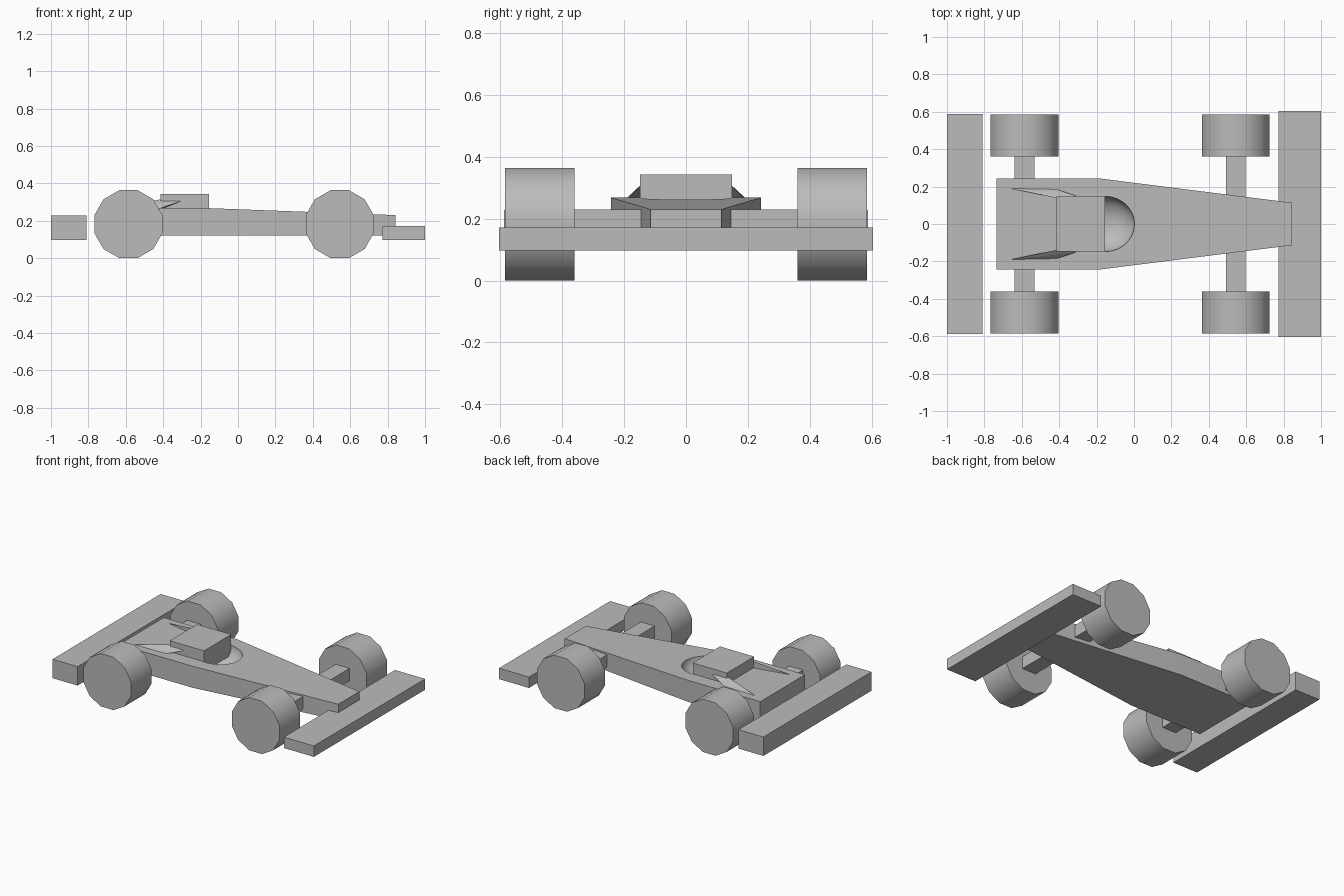
import bpy, bmesh, math
from mathutils import Matrix, Vector

if "Cube" in bpy.data.objects:
    bpy.data.objects.remove(bpy.data.objects["Cube"], do_unlink=True)

grey = bpy.data.materials.new("plain_grey")
grey.use_nodes = True
GREY = (0.5, 0.5, 0.5, 1)
grey.diffuse_color = GREY
grey.node_tree.nodes["Principled BSDF"].inputs["Base Color"].default_value = GREY


def finish(name, bm):
    bmesh.ops.recalc_face_normals(bm, faces=bm.faces[:])
    mesh = bpy.data.meshes.new(name)
    bm.to_mesh(mesh)
    bm.free()
    mesh.materials.append(grey)
    obj = bpy.data.objects.new(name, mesh)
    bpy.context.scene.collection.objects.link(obj)
    return obj


def smooth(obj, angle):
    bpy.ops.object.select_all(action='DESELECT')
    obj.select_set(True)
    bpy.context.view_layer.objects.active = obj
    bpy.ops.object.shade_smooth_by_angle(angle=math.radians(angle))


def box(name, x0, x1, half_y, z0, z1):
    bm = bmesh.new()
    bmesh.ops.create_cube(bm, size=1)
    bmesh.ops.scale(bm, vec=(x1 - x0, 2 * half_y, z1 - z0), verts=bm.verts)
    bmesh.ops.translate(bm, vec=((x0 + x1) / 2, 0, (z0 + z1) / 2), verts=bm.verts)
    return finish(name, bm)


# Body: cross-sections (x, half width, top) lofted from tail to nose
bm = bmesh.new()
FLOOR = 0.12
rings = []
for x, w, top in [(-0.735, 0.243, 0.268), (-0.18, 0.243, 0.268), (0.843, 0.114, 0.23)]:
    rings.append([bm.verts.new(p) for p in
                  [(x, -w, FLOOR), (x, w, FLOOR), (x, w, top), (x, -w, top)]])
for a, b in zip(rings, rings[1:]):
    for i in range(4):
        j = (i + 1) % 4
        bm.faces.new((a[i], a[j], b[j], b[i]))
bm.faces.new(rings[0])
bm.faces.new(rings[-1])
body = finish("body", bm)

# Cockpit hollow: rounded bowl cut into the top of the body
bm = bmesh.new()
bmesh.ops.create_uvsphere(bm, u_segments=48, v_segments=24, radius=1)
bmesh.ops.scale(bm, vec=(0.16, 0.148, 0.11), verts=bm.verts)
bmesh.ops.translate(bm, vec=(-0.157, 0, 0.265), verts=bm.verts)
cutter = finish("cockpit_cutter", bm)
cut = body.modifiers.new("cockpit", 'BOOLEAN')
cut.operation = 'DIFFERENCE'
cut.solver = 'EXACT'
cut.object = cutter
bpy.context.view_layer.objects.active = body
bpy.ops.object.modifier_apply(modifier=cut.name)
bpy.data.objects.remove(cutter, do_unlink=True)
smooth(body, 20)

# Headrest block behind the cockpit
box("headrest_block", -0.415, -0.155, 0.148, 0.2, 0.343)

# Pointed fairings on both sides of the headrest
for side, label in ((1, "left"), (-1, "right")):
    bm = bmesh.new()
    for x, y, z in [(-0.67, 0.192, 0.266), (-0.42, 0.187, 0.266), (-0.305, 0.15, 0.305),
                    (-0.41, 0.138, 0.315), (-0.41, 0.138, 0.26)]:
        bm.verts.new((x, side * y, z))
    bmesh.ops.convex_hull(bm, input=bm.verts[:])
    finish(label + "_fairing", bm)

# Twelve-sided wheels and square axles
WHEEL_Z = 0.183
for end, x in (("rear", -0.586), ("front", 0.544)):
    box(end + "_axle", x - 0.053, x + 0.053, 0.4, 0.145, 0.23)
    for side, label in ((1, "left"), (-1, "right")):
        bm = bmesh.new()
        bmesh.ops.create_cone(bm, cap_ends=True, segments=12, radius1=0.188,
                              radius2=0.188, depth=0.225)
        turn = Matrix.Rotation(math.pi / 2, 4, 'X') @ Matrix.Rotation(math.pi / 12, 4, 'Z')
        bmesh.ops.transform(bm, matrix=turn, verts=bm.verts)
        bmesh.ops.translate(bm, vec=(x, side * 0.4725, WHEEL_Z), verts=bm.verts)
        # rest the flat tread exactly on the ground
        low = min(v.co.z for v in bm.verts)
        bmesh.ops.translate(bm, vec=(0, 0, -low), verts=bm.verts)
        smooth(finish(end + "_" + label + "_wheel", bm), 35)

# Wings
box("rear_wing", -1.0, -0.81, 0.587, 0.097, 0.227)
box("front_wing", 0.772, 1.0, 0.604, 0.097, 0.172)
